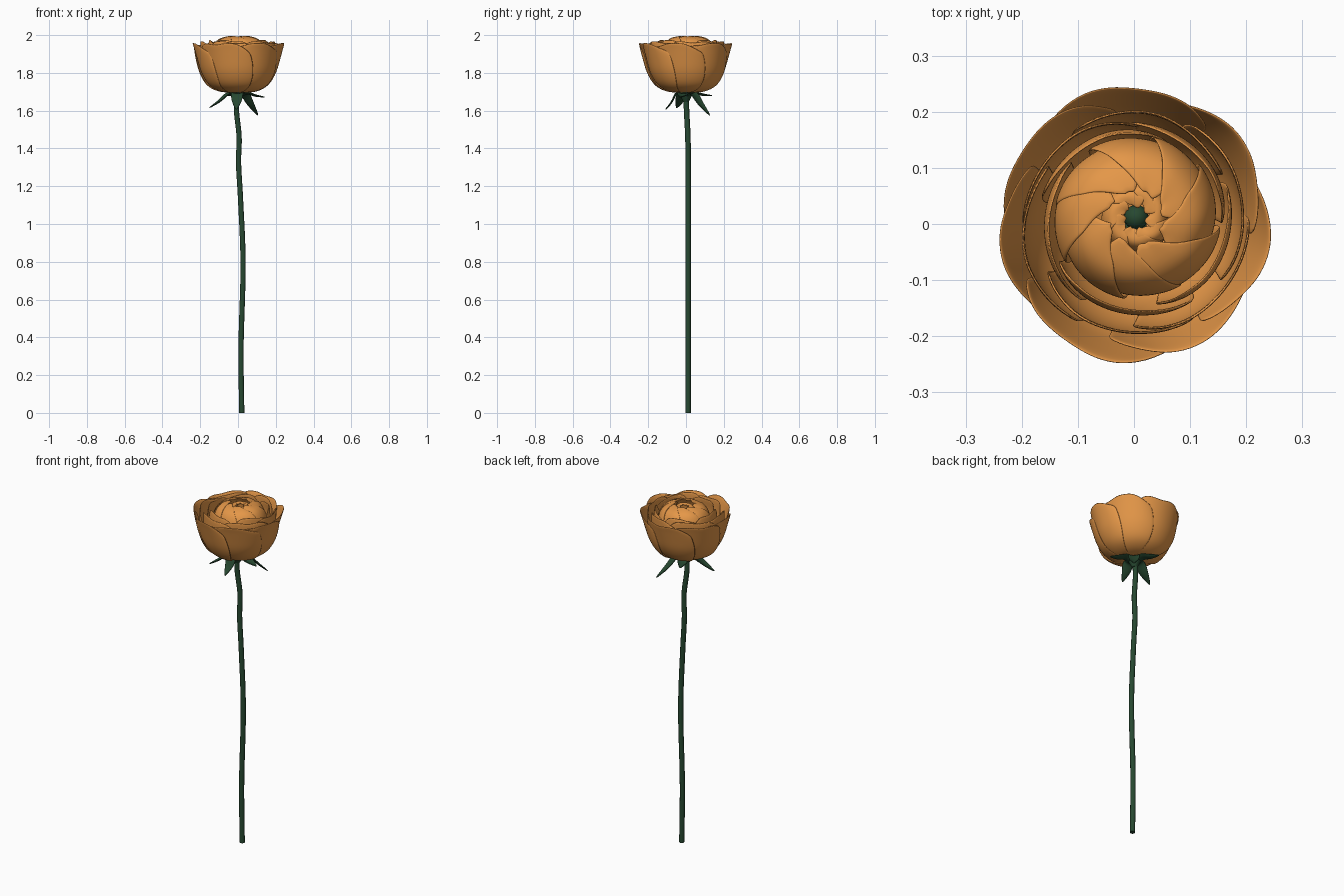
import bpy, bmesh, math, random
from mathutils import Vector

if "Cube" in bpy.data.objects:
    bpy.data.objects.remove(bpy.data.objects["Cube"])

random.seed(4)


def material(name, rgb):
    m = bpy.data.materials.new(name)
    m.diffuse_color = (*rgb, 1)
    m.use_nodes = True
    m.node_tree.nodes["Principled BSDF"].inputs["Base Color"].default_value = m.diffuse_color
    return m


ORANGE = material("petal_orange", (0.78, 0.31, 0.065))
GREEN = material("stem_green", (0.02, 0.065, 0.03))


def spline(pts, t):
    """Smooth point on a Catmull-Rom curve through pts, t in 0..1."""
    n = len(pts) - 1
    f = min(max(t, 0), 1) * n
    i = min(int(f), n - 1)
    f -= i
    p = [Vector(pts[min(max(k, 0), n)]) for k in (i - 1, i, i + 1, i + 2)]
    return 0.5 * (2 * p[1] + (p[2] - p[0]) * f + (2 * p[0] - 5 * p[1] + 4 * p[2] - p[3]) * f * f
                  + (3 * p[1] - p[0] - 3 * p[2] + p[3]) * f ** 3)


def sheet(name, point, nu, nv, thick, mat):
    """Thin smooth sheet from a function point(u 0..1, s -1..1)."""
    bm = bmesh.new()
    g = [[bm.verts.new(point(i / nu, 2 * j / nv - 1)) for j in range(nv + 1)] for i in range(nu + 1)]
    for i in range(nu):
        for j in range(nv):
            bm.faces.new((g[i][j], g[i][j + 1], g[i + 1][j + 1], g[i + 1][j]))
    me = bpy.data.meshes.new(name)
    bm.to_mesh(me)
    bm.free()
    me.materials.append(mat)
    me.polygons.foreach_set("use_smooth", [True] * len(me.polygons))
    ob = bpy.data.objects.new(name, me)
    bpy.context.collection.objects.link(ob)
    sol = ob.modifiers.new("thickness", "SOLIDIFY")
    sol.thickness, sol.offset = thick, 0
    sub = ob.modifiers.new("smooth", "SUBSURF")
    sub.levels = sub.render_levels = 1
    return ob


def petal_ring(name, profile, count, half, start, tuck, twist, drop, wave, flare=0.0, centre=(0, 0)):
    """Ring of overlapping petals; each has one edge tucked inside its neighbour."""
    for k in range(count):
        a0 = math.radians(start) + k * math.tau / count + random.uniform(-0.07, 0.07)
        ph, size = random.uniform(0, 6.28), random.uniform(0.97, 1.02)

        def point(u, s):
            top = 1 - drop * abs(s) ** 2.6 + wave * math.sin(5 * s + ph)
            t = u * min(top, 1)
            r, z = spline(profile, t)
            width = half * (0.6 + 0.4 * math.sin(min(t / 0.65, 1) * math.pi / 2))
            if t > 0.65:
                width *= 1 - 0.15 * ((t - 0.65) / 0.35) ** 2
            a = a0 + math.radians(s * width + twist * t * t)
            r = r * size + tuck * s * min(t * 3, 1)
            r += flare * u ** 4 * (1 - s * s) + wave * 0.1 * u ** 3 * math.sin(4 * s + ph)
            return (centre[0] + r * math.cos(a), centre[1] + r * math.sin(a), z)

        sheet(f"{name}_{k + 1}", point, 14, 14, 0.005, ORANGE)


# Outer bowl petals
petal_ring("outer_petal",
           [(0.02, 1.700), (0.09, 1.702), (0.155, 1.735), (0.195, 1.80), (0.215, 1.88), (0.228, 1.958)],
           7, 42, -5, 0.010, -12, 0.12, 0.03, 0.016)
# Middle cup petals
petal_ring("middle_petal",
           [(0.02, 1.712), (0.09, 1.722), (0.145, 1.76), (0.178, 1.82), (0.190, 1.89), (0.186, 1.968)],
           6, 48, 20, 0.010, -12, 0.14, 0.03, 0.010)
# Inner cup petals
petal_ring("inner_petal",
           [(0.02, 1.722), (0.08, 1.735), (0.13, 1.78), (0.158, 1.84), (0.166, 1.90), (0.155, 1.975)],
           5, 50, 50, 0.009, -10, 0.2, 0.03, 0.006, (0.003, 0.006))
# Dome petals closing over the heart
petal_ring("dome_petal",
           [(0.03, 1.75), (0.10, 1.79), (0.138, 1.86), (0.137, 1.925), (0.105, 1.976), (0.045, 1.994)],
           8, 36, 10, 0.006, -35, 0.16, 0.03, 0, (0.004, 0.012))
# Heart petals around the central hole
petal_ring("heart_petal",
           [(0.03, 1.84), (0.055, 1.90), (0.060, 1.95), (0.045, 1.978), (0.018, 1.975)],
           7, 40, 30, 0.004, -40, 0.16, 0.03, 0, (0.004, 0.012))

# Green heart
bpy.ops.mesh.primitive_uv_sphere_add(segments=16, ring_count=10, radius=0.022, location=(0.004, 0.012, 1.945))
heart = bpy.context.object
heart.name = "flower_heart"
heart.data.materials.append(GREEN)
bpy.ops.object.shade_smooth()

# Stem: gently wavering tube
path = [(0.02, 0.011, 0), (0.016, 0.011, 0.35), (0.027, 0.011, 0.78), (0.014, 0.011, 1.12),
        (0.003, 0.011, 1.32), (0.006, 0.010, 1.46), (-0.008, 0.003, 1.60), (-0.004, 0.0, 1.70)]
cu = bpy.data.curves.new("stem", "CURVE")
cu.dimensions = "3D"
cu.bevel_depth, cu.bevel_resolution, cu.use_fill_caps = 0.0145, 3, True
sp = cu.splines.new("POLY")
sp.points.add(40)
for i, p in enumerate(sp.points):
    p.co = (*spline(path, i / 40), 1)
cu.materials.append(GREEN)
bpy.context.collection.objects.link(bpy.data.objects.new("stem", cu))

# Receptacle under the bloom
bpy.ops.mesh.primitive_cone_add(vertices=20, radius1=0.014, radius2=0.045, depth=0.06, location=(-0.004, 0, 1.675))
cup = bpy.context.object
cup.name = "receptacle"
cup.data.materials.append(GREEN)
bpy.ops.object.shade_smooth_by_angle()


# Sepals: drooping leaves (tip angle, reach, tip height)
def sepal(k, ang, reach, tip):
    a = math.radians(ang)
    prof = [(0.012, 1.675), (0.05, 1.688), (0.5 * reach + 0.02, 0.5 * (1.68 + tip)), (reach, tip)]

    def point(u, s):
        r, z = spline(prof, u)
        w = 0.034 * (0.35 + 0.65 * math.sin(math.pi * min(u * 0.8 + 0.1, 1))) * (1 - u ** 4 * 0.9)
        y = s * w
        z += 0.010 * s * s * math.sin(math.pi * u)
        return (r * math.cos(a) - y * math.sin(a), r * math.sin(a) + y * math.cos(a), z)

    sheet(f"sepal_{k}", point, 10, 6, 0.005, GREEN)


for k, args in enumerate([(50, 0.165, 1.575), (-12, 0.145, 1.672), (113, 0.15, 1.68),
                          (198, 0.16, 1.615), (265, 0.11, 1.605)]):
    sepal(k + 1, *args)
